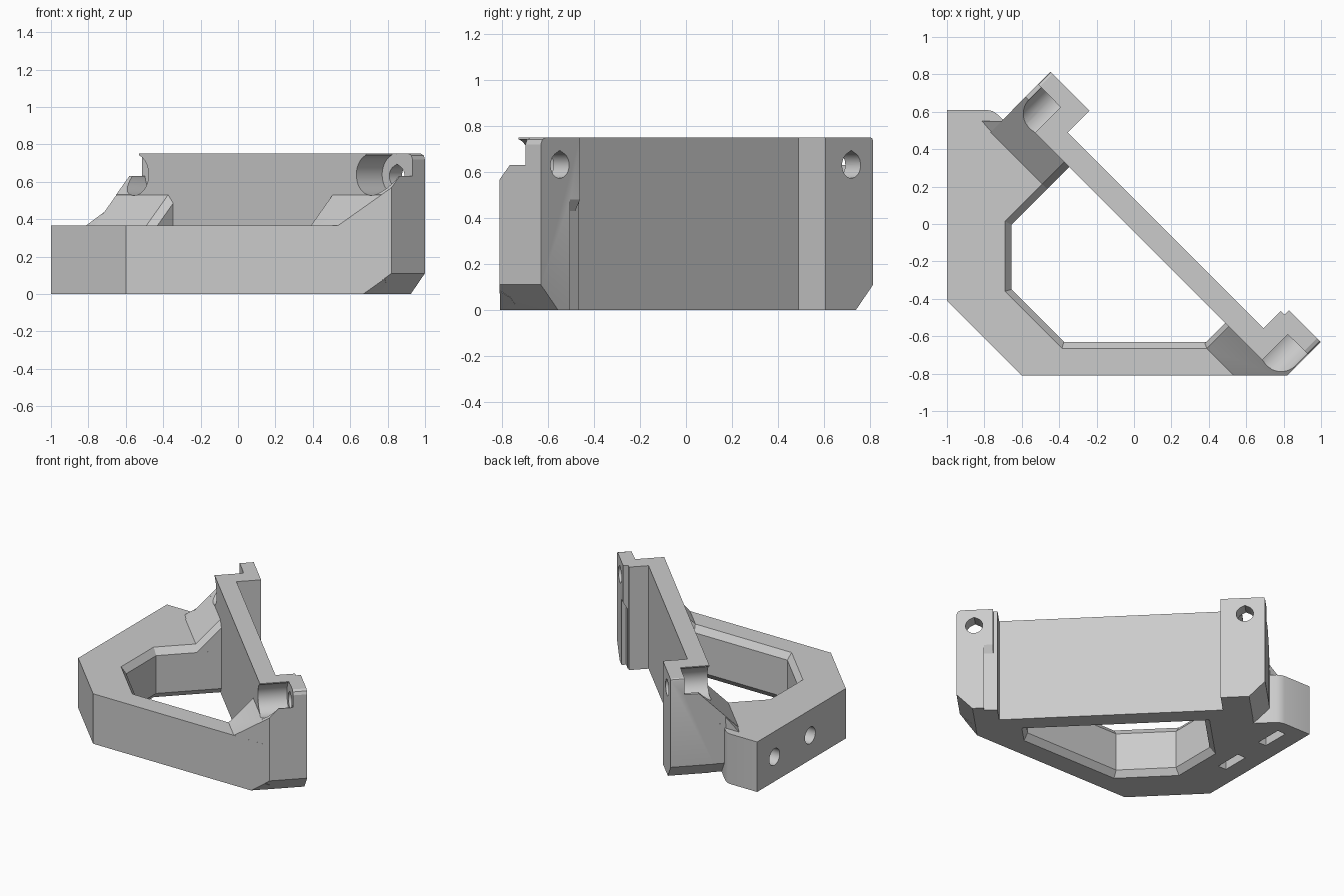
import bpy, bmesh, math
from mathutils import Vector

if "Cube" in bpy.data.objects:
    bpy.data.objects.remove(bpy.data.objects["Cube"])

R = math.sqrt(0.5)


# Placements: world axes, and the diagonal plate axes (u along, v outward)
def world(x, y, z):
    return Vector((x, y, z))


def diag(u, v, z):
    return Vector(((u + v) * R, (v - u) * R, z))


def loft(name, rings, place):
    bm = bmesh.new()
    loops = [[bm.verts.new(place(*p)) for p in ring] for ring in rings]
    n = len(loops[0])
    bm.faces.new(loops[0])
    bm.faces.new(loops[-1])
    for a, b in zip(loops, loops[1:]):
        for i in range(n):
            j = (i + 1) % n
            bm.faces.new((a[i], a[j], b[j], b[i]))
    bmesh.ops.recalc_face_normals(bm, faces=bm.faces)
    mesh = bpy.data.meshes.new(name)
    bm.to_mesh(mesh)
    bm.free()
    obj = bpy.data.objects.new(name, mesh)
    bpy.context.scene.collection.objects.link(obj)
    return obj


def prism(name, pts, axis, lo, hi, place=diag):
    def ring(h):
        return [p[:axis] + (h,) + p[axis:] for p in pts]
    return loft(name, [ring(lo), ring(hi)], place)


def box(name, x, y, z, place=diag):
    pts = [(x[0], y[0]), (x[1], y[0]), (x[1], y[1]), (x[0], y[1])]
    return prism(name, pts, 2, z[0], z[1], place)


def circle(a, b, r, n=32):
    return [(a + r * math.cos(2 * math.pi * i / n),
             b + r * math.sin(2 * math.pi * i / n)) for i in range(n)]


def combine(obj, other, op):
    mod = obj.modifiers.new("combine", 'BOOLEAN')
    mod.operation, mod.object, mod.solver = op, other, 'EXACT'
    mod.use_hole_tolerant = True
    bpy.context.view_layer.update()
    dg = bpy.context.evaluated_depsgraph_get()
    mesh = bpy.data.meshes.new_from_object(obj.evaluated_get(dg))
    obj.modifiers.clear()
    obj.data = mesh
    bpy.data.objects.remove(other)


def cut(obj, other):
    combine(obj, other, 'DIFFERENCE')


def add(obj, other):
    combine(obj, other, 'UNION')


def trim_front(obj, y):
    cut(obj, box("front_trim", (-2, 2), (-1.5, y), (-1, 2), world))


def xy(u, v):
    return tuple(diag(u, v, 0))[:2]


TOP, HIGH = 0.365, 0.75
LEFT, RIGHT = -0.891, 1.153

# Low frame with a chamfered opening
outline = [(-1, 0.61), (-1, -0.41), (-0.6, -0.81), (0.785, -0.81),
           xy(1.1, 0.02), xy(-0.78, 0.02), xy(-0.78, -0.1), xy(LEFT, -0.1),
           (-0.735, 0.59), (-0.755, 0.603), (-0.785, 0.61)]
frame = prism("bracket", outline, 2, 0.001, TOP, world)
wide = [(-0.69, 0.015), (-0.69, -0.36), (-0.385, -0.665), (0.39, -0.665),
        xy(0.746, -0.02), xy(-0.4985, -0.02)]
narrow = [(-0.655, -0.005), (-0.655, -0.35), (-0.375, -0.63), (0.388, -0.63),
          xy(0.72, -0.02), xy(-0.46, -0.02)]
levels = [(wide, -0.05), (wide, 0), (narrow, 0.045), (narrow, TOP - 0.045),
          (wide, TOP), (wide, 0.5)]
cut(frame, loft("opening", [[p + (z,) for p in ring] for ring, z in levels], world))
bevel = [(0.9465, -0.1), (1.3, -0.1), (1.3, 0.2535)]
cut(frame, prism("corner_bevel", bevel, 1, -0.6, 0.6))

# Side bolt holes with nut slots open underneath
for y in (0.0, 0.41):
    cut(frame, prism("bolt_hole", circle(y, 0.18, 0.06), 0, -1.2, -0.76, world))
    cut(frame, box("nut_slot", (-0.875, -0.81), (y - 0.1, y + 0.1), (-0.1, 0.28), world))

# Tall diagonal plate, with thicker pads at both ends
face = [(-0.785, 0), (1.047, 0), (RIGHT, 0.11), (RIGHT, 0.72), (1.144, 0.741),
        (1.123, HIGH), (-0.876, HIGH), (-0.887, 0.745), (LEFT, 0.734), (LEFT, 0.11)]
plate = prism("plate", face, 1, -0.03, 0.26)
cut(plate, box("recess", (-0.597, 0.884), (0.095, 0.5), (-0.1, 1)))
cut(plate, box("pad_step", (0.8, 0.912), (0.226, 0.5), (-0.1, 1)))
groove = [(0.23, -0.1), (0.4, -0.1), (0.4, 0.6), (0.26, 0.48), (0.23, 0.43)]
cut(plate, prism("pad_groove", groove, 0, 0.85, 0.972))
trim_front(plate, -0.8105)

# Sloped shoulder outside each screw
step = [(-0.4, 0.161), (0.07, 0.631), (0.166, 0.631), (0.166, 1), (-0.4, 1)]
SCREWS = (-0.757, 1.036)
for lo, hi in ((-1.2, SCREWS[0]), (SCREWS[1], 1.4)):
    cut(plate, prism("shoulder", step, 0, lo, hi))

# Sloped gussets with chamfered inner edges
slope = [(-0.2, 0.3), (-0.2, 0.36), (-0.02, 0.54), (-0.02, 0.3)]
for outer, edge, inner in ((LEFT + 0.002, -0.4985, -0.46), (1.13, 0.746, 0.72)):
    gusset = prism("gusset", slope, 0, outer, inner)
    past = inner + math.copysign(0.1, inner - outer)
    rings = []
    for v in (-0.25, 0.05):
        s = v + 0.56
        rings.append([(edge, v, s), (inner, v, s - 0.045), (past, v, s - 0.045),
                      (past, v, s + 0.06), (edge, v, s + 0.06)])
    cut(gusset, loft("gusset_chamfer", rings, diag))
    trim_front(gusset, -0.8097)
    add(frame, gusset)

# Left corner fill and its small sloped web
corner = [(-0.7, 0.002), (-0.783, 0.002), (LEFT + 0.001, 0.111),
          (LEFT + 0.001, 0.4), (-0.7, 0.4)]
add(frame, prism("left_corner", corner, 1, -0.11, -0.01))
web = [(-0.969, -0.19), (-0.88, -0.19), (-0.88, -0.1)]
add(frame, loft("corner_web", [[p + (0.34,) for p in web],
                               [p + (z,) for p, z in zip(web, (0.36, 0.368, 0.455))]], diag))
add(frame, plate)

# Screw head pockets and teardrop holes through the pads
for u in SCREWS:
    cut(frame, prism("head_pocket", circle(u, 0.638, 0.111, 48), 1, -0.25, 0.165))
    cut(frame, prism("slot", [(u - 0.037, 0.68), (u + 0.037, 0.68),
                              (u + 0.037, 0.9), (u - 0.037, 0.9)], 1, -0.25, 0.164))
    hole = circle(u, 0.63, 0.057)
    hole[7:10] = [(u, 0.694)]
    cut(frame, prism("screw_hole", hole, 1, 0, 0.5))

# Single grey finish
grey = bpy.data.materials.new("grey")
grey.use_nodes = True
colour = (0.6, 0.6, 0.6, 1)
grey.diffuse_color = colour
grey.node_tree.nodes["Principled BSDF"].inputs["Base Color"].default_value = colour
frame.data.materials.clear()
frame.data.materials.append(grey)

bpy.ops.object.select_all(action='DESELECT')
frame.select_set(True)
bpy.context.view_layer.objects.active = frame
bpy.ops.object.shade_smooth_by_angle(angle=math.radians(20))
